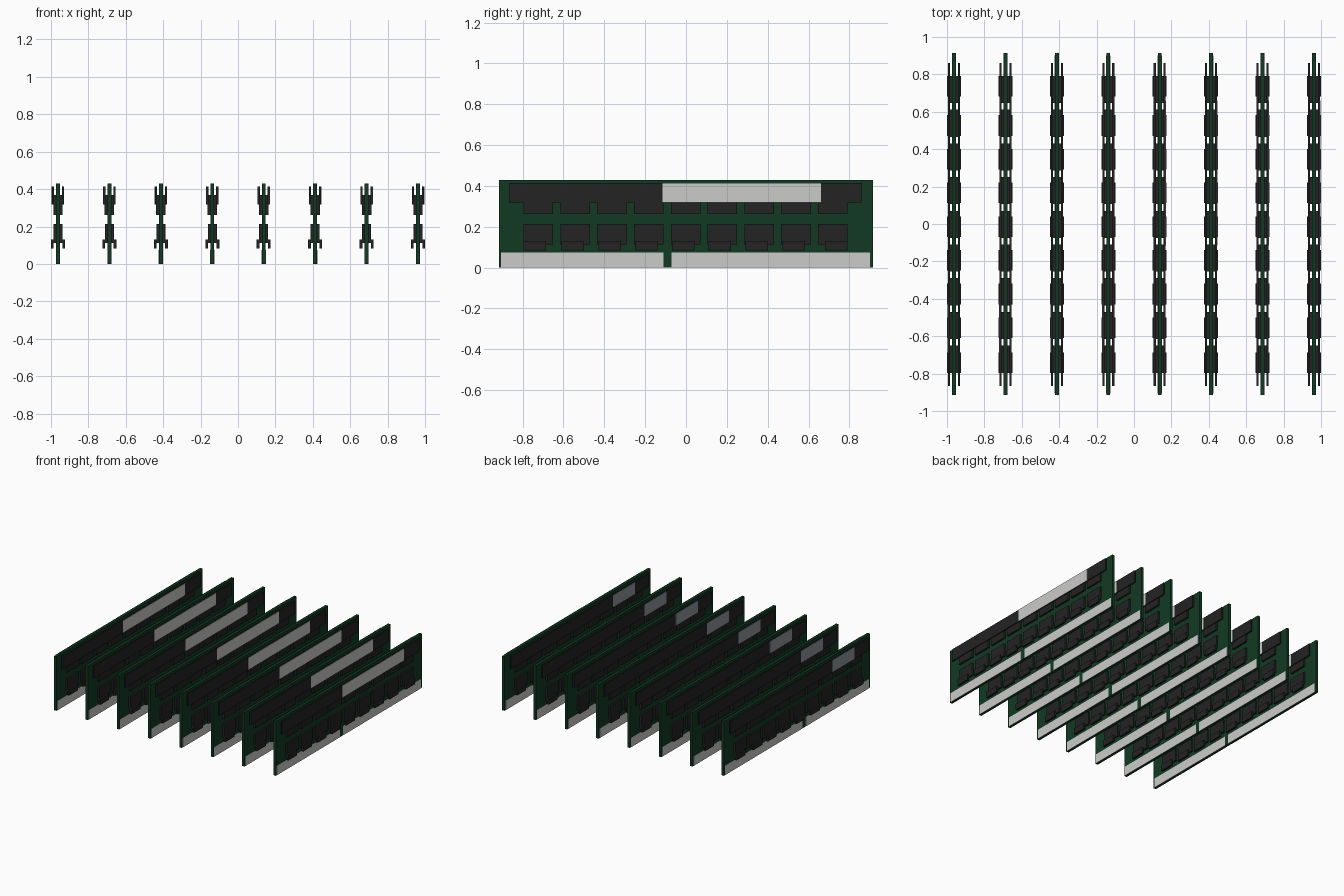
import bpy, bmesh
from mathutils import Matrix, Vector

cube = bpy.data.objects.get("Cube")
if cube:
    bpy.data.objects.remove(cube, do_unlink=True)


def material(name, rgb):
    m = bpy.data.materials.new(name)
    m.use_nodes = True
    m.diffuse_color = (*rgb, 1)
    bsdf = m.node_tree.nodes["Principled BSDF"]
    bsdf.inputs["Base Color"].default_value = (*rgb, 1)
    return m


green = material("board green", (0.005, 0.042, 0.016))
black = material("chip black", (0.017, 0.017, 0.017))
silver = material("contact silver", (0.6, 0.6, 0.59))
grey = material("label grey", (0.28, 0.31, 0.34))


def box_mesh(name, mat, boxes):
    """One mesh made of boxes given as (x range, y range, z range)."""
    bm = bmesh.new()
    for ranges in boxes:
        lo, hi = Vector(r[0] for r in ranges), Vector(r[1] for r in ranges)
        place = Matrix.Translation((lo + hi) / 2) @ Matrix.Diagonal((*(hi - lo), 1))
        bmesh.ops.create_cube(bm, size=1, matrix=place)
    mesh = bpy.data.meshes.new(name)
    bm.to_mesh(mesh)
    bm.free()
    mesh.materials.append(mat)
    return mesh


def both_sides(x0, x1, spans):
    """Repeat (y range, z range) boxes on both faces of the board."""
    return [(x, y, z) for x in ((x0, x1), (-x1, -x0)) for y, z in spans]


def span(centre, width):
    return (centre - width / 2, centre + width / 2)


# Chip rows: nine chips, with the end pads pushed outwards
HALF = 0.0105
PITCH = 0.1802
chip_y = [PITCH * (i - 4) - 0.002 for i in range(9)]
pad_y = [y - 0.012 for y in chip_y]
pad_y[0], pad_y[-1] = chip_y[0] - 0.018, chip_y[-1] + 0.018

upper = [(span(y, 0.145), (0.262, 0.368)) for y in chip_y]
lower = [(span(y, 0.145), (0.112, 0.213)) for y in chip_y]
pads = [(span(y, 0.11), (0.083, 0.131)) for y in pad_y]
bar_z = (0.318, 0.415)
contacts = [((-0.905, -0.11), (0, 0.075)), ((-0.072, 0.9), (0, 0.075))]

parts = [
    box_mesh("circuit_board", green, [((-HALF, HALF), (-0.915, 0.915), (0, 0.43))]),
    box_mesh("contacts", silver, both_sides(HALF, HALF + 0.001, contacts)),
    box_mesh("upper_chips", black, both_sides(HALF, 0.025, upper)),
    box_mesh("lower_chips", black, both_sides(HALF, 0.024, lower)),
    box_mesh("chip_pads", black, both_sides(0.023, 0.0375, pads)),
    box_mesh("cover_bars", black, both_sides(0.021, 0.032, [((-0.866, 0.862), bar_z)])),
    box_mesh("left_label", silver, [((0.032, 0.0335), (-0.114, 0.66), bar_z)]),
    box_mesh("right_label", grey, [((-0.0335, -0.032), (-0.69, -0.414), bar_z)]),
]

# Eight identical modules in a row
for n in range(8):
    for mesh in parts:
        obj = bpy.data.objects.new(f"{mesh.name}_{n + 1}", mesh)
        obj.location.x = 0.275 * (n - 3.5)
        bpy.context.collection.objects.link(obj)
